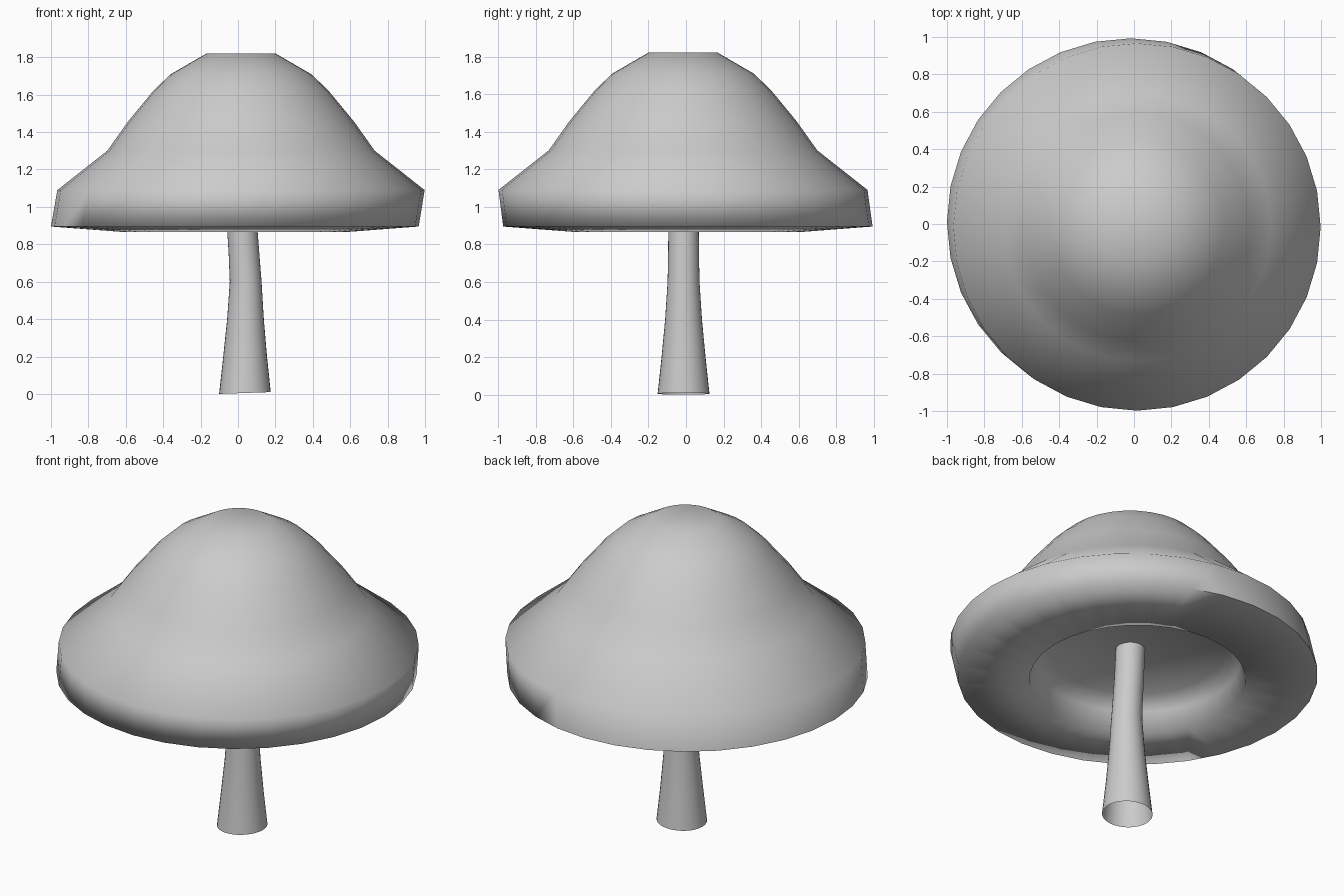
import bpy, bmesh
from math import cos, sin, tau, radians

if "Cube" in bpy.data.objects:
    bpy.data.objects.remove(bpy.data.objects["Cube"])


def lathe(name, rings, sides, cap_start=False, cap_end=False, angle=60):
    """Skin a stack of circular rings (cx, cy, z, radius)."""
    bm = bmesh.new()
    loops = [[bm.verts.new((cx + r * cos(tau * i / sides), cy + r * sin(tau * i / sides), z))
              for i in range(sides)] for cx, cy, z, r in rings]
    for a, b in zip(loops, loops[1:]):
        for i in range(sides):
            j = (i + 1) % sides
            bm.faces.new((a[i], a[j], b[j], b[i]))
    if cap_start:
        bm.faces.new(loops[0][::-1])
    if cap_end:
        bm.faces.new(loops[-1])
    bmesh.ops.recalc_face_normals(bm, faces=bm.faces)
    mesh = bpy.data.meshes.new(name)
    bm.to_mesh(mesh)
    bm.free()
    obj = bpy.data.objects.new(name, mesh)
    bpy.context.collection.objects.link(obj)
    bpy.ops.object.select_all(action='DESELECT')
    obj.select_set(True)
    bpy.context.view_layer.objects.active = obj
    bpy.ops.object.shade_smooth_by_angle(angle=radians(angle))
    return obj


# Cap: recessed underside, rim, then bell-shaped top (upper rings shifted a little)
under = [(1.05, 0.48), (0.98, 0.56), (0.865, 0.59), (0.895, 0.983)]
upper = [(1.09, 0.982), (1.30, 0.715), (1.455, 0.605), (1.625, 0.465),
         (1.71, 0.375), (1.82, 0.185)]
cap_rings = [(-0.017, 0.01, z, r) for z, r in under] + \
            [(0.016, -0.016, z, r) for z, r in upper]
lathe("mushroom_cap", cap_rings, 32, cap_start=True, cap_end=True, angle=89)

# Stem: open, gently curved tube flaring at the foot
stem_rings = [(0.037, -0.013, 0.0, 0.138), (0.038, -0.013, 0.2, 0.117),
              (0.040, -0.013, 0.4, 0.098), (0.041, -0.013, 0.6, 0.085),
              (0.032, -0.013, 0.75, 0.082), (0.023, -0.013, 0.88, 0.081),
              (0.015, -0.013, 1.06, 0.08)]
stem = lathe("mushroom_stem", stem_rings, 32)
# Slightly tilted foot
for v in stem.data.vertices:
    if v.co.z < 0.01:
        v.co.z = 0.005 + 0.035 * (v.co.x - 0.037)
